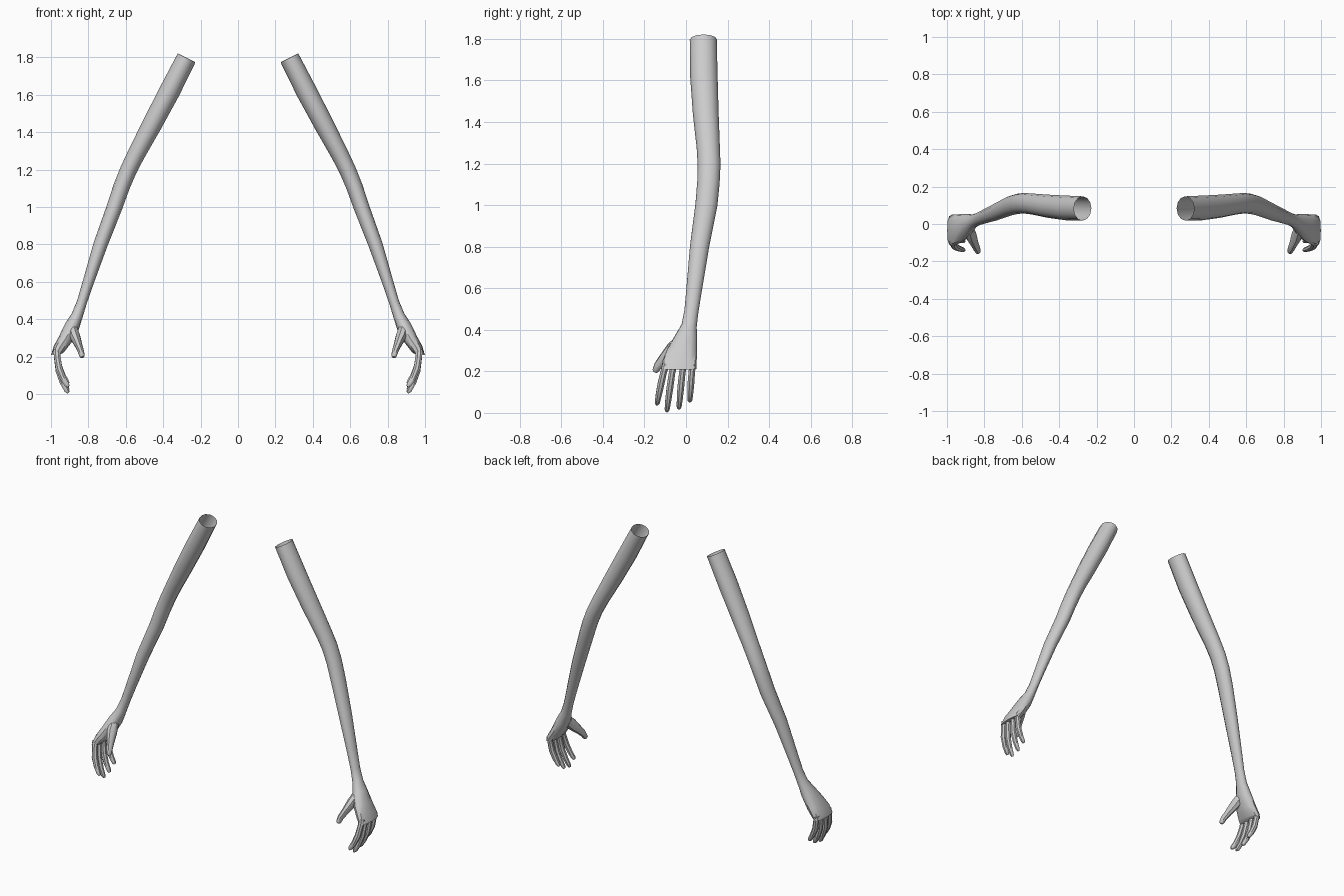
import bpy, bmesh
from math import cos, sin, pi, radians
from mathutils import Vector


def tube(name, rings, sides, cap_start=False, end_dir=None, phase=0.0):
    """Loft through rings (x, y, z, half thickness, half width in y, squareness), mirrored to the other side."""
    pts = [Vector(r[:3]) for r in rings]
    n = len(pts)
    bm = bmesh.new()
    loops = []
    for i, r in enumerate(rings):
        t = (pts[min(i + 1, n - 1)] - pts[max(i - 1, 0)]).normalized()
        if end_dir and i == n - 1:
            t = Vector(end_dir).normalized()
        u = Vector((0, 1, 0)).cross(t).normalized()
        v = t.cross(u)
        loop = []
        for k in range(sides):
            a = 2 * pi * k / sides + phase
            c, s = cos(a), sin(a)
            e = r[5] if len(r) > 5 else 1.0
            c = abs(c) ** e * (1 if c >= 0 else -1)
            s = abs(s) ** e * (1 if s >= 0 else -1)
            loop.append(bm.verts.new(pts[i] + u * c * r[3] + v * s * r[4]))
        loops.append(loop)
    for a, b in zip(loops, loops[1:]):
        for k in range(sides):
            j = (k + 1) % sides
            bm.faces.new((a[k], a[j], b[j], b[k]))
    bm.faces.new(loops[-1])
    if cap_start:
        bm.faces.new(loops[0])
    bmesh.ops.recalc_face_normals(bm, faces=bm.faces)
    me = bpy.data.meshes.new(name)
    bm.to_mesh(me)
    bm.free()
    for p in me.polygons:
        p.use_smooth = True
    me.set_sharp_from_angle(angle=radians(40))
    ob = bpy.data.objects.new(name, me)
    bpy.context.collection.objects.link(ob)
    ob.modifiers.new("both_sides", 'MIRROR').use_axis[0] = True
    return ob


# Arm and palm, open at the shoulder
tube("arm", [
    (0.275, 0.083, 1.797, 0.053, 0.065),
    (0.365, 0.086, 1.62, 0.056, 0.066),
    (0.46, 0.095, 1.44, 0.053, 0.062),
    (0.545, 0.107, 1.28, 0.047, 0.056),
    (0.587, 0.111, 1.195, 0.045, 0.055),
    (0.622, 0.108, 1.11, 0.044, 0.054),
    (0.66, 0.098, 1.00, 0.042, 0.053),
    (0.735, 0.065, 0.80, 0.038, 0.046),
    (0.80, 0.04, 0.60, 0.030, 0.038),
    (0.835, 0.026, 0.49, 0.027, 0.034),
    (0.860, 0.015, 0.42, 0.031, 0.037),
    (0.888, 0.000, 0.36, 0.040, 0.055),
    (0.925, -0.020, 0.29, 0.037, 0.074, 0.85),
    (0.958, -0.031, 0.24, 0.032, 0.083, 0.75),
    (0.971, -0.034, 0.212, 0.028, 0.084, 0.7),
], 12, end_dir=(-0.1, 0, -1))

# Curled fingers: base y, tip y, tip z
curl = [(0.968, 0.0, 0.021), (0.967, 0.18, 0.018), (0.957, 0.5, 0.019),
        (0.937, 0.76, 0.017), (0.915, 0.95, 0.014), (0.907, 1.0, 0.008)]
for name, y0, y1, z1 in [("index_finger", -0.095, -0.140, 0.040),
                         ("middle_finger", -0.058, -0.092, 0.007),
                         ("ring_finger", -0.012, -0.034, 0.020),
                         ("little_finger", 0.032, 0.018, 0.055)]:
    z0 = 0.235
    tube(name, [(x, y0 + (y1 - y0) * f ** 0.8, z0 + (z1 - z0) * f, r, r * 0.92)
                for x, f, r in curl], 8, cap_start=True, phase=pi / 8)

# Thumb, with a broad root blending into the palm
tube("thumb", [
    (0.886, -0.018, 0.355, 0.028, 0.030),
    (0.872, -0.062, 0.308, 0.030, 0.036),
    (0.853, -0.105, 0.262, 0.021, 0.027),
    (0.840, -0.134, 0.228, 0.018, 0.021),
    (0.834, -0.147, 0.203, 0.015, 0.016),
    (0.833, -0.150, 0.196, 0.009, 0.010),
], 8, cap_start=True, phase=pi / 8)
